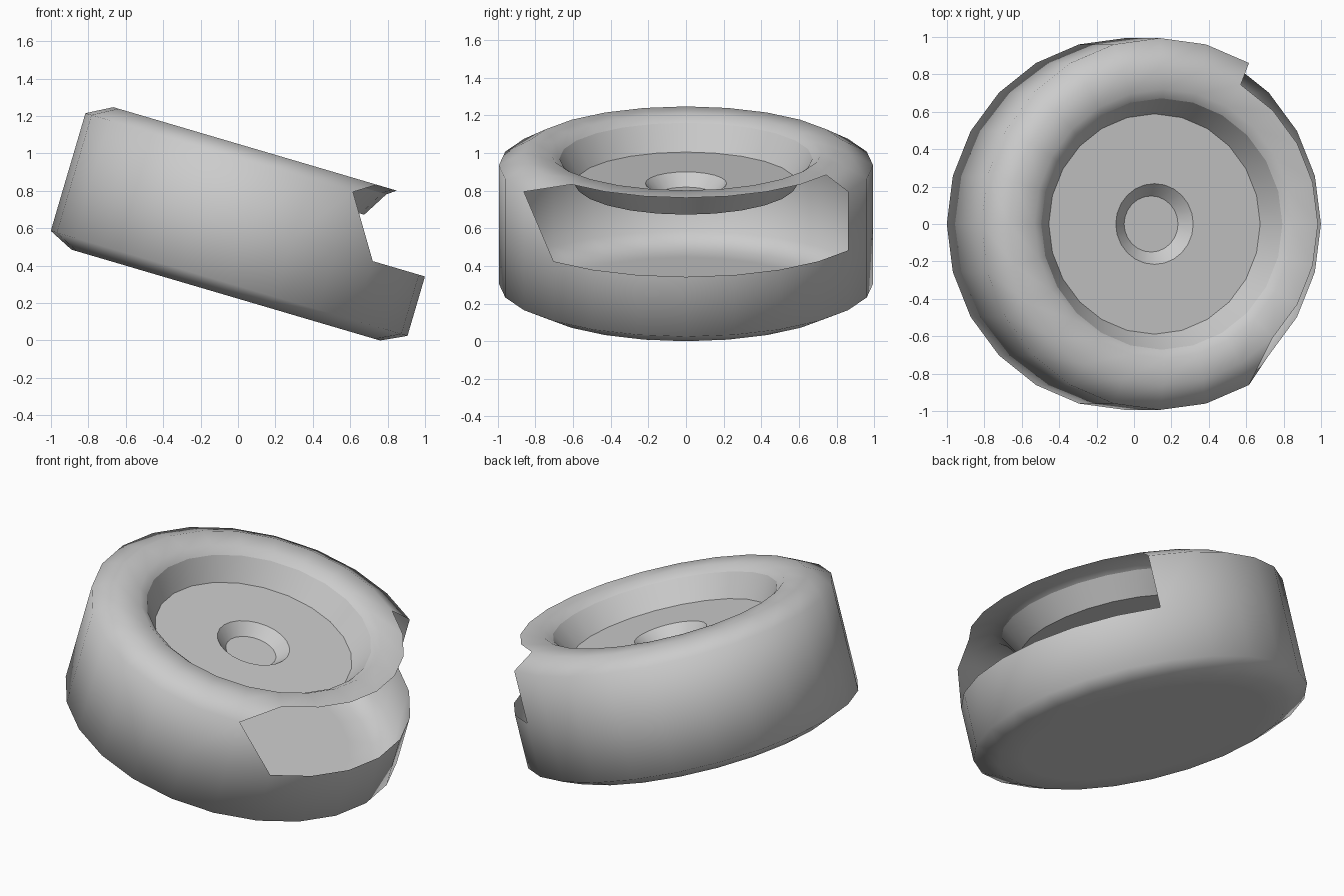
import bpy, bmesh
from math import sin, cos, pi, radians
from mathutils import Matrix

if "Cube" in bpy.data.objects:
    bpy.data.objects.remove(bpy.data.objects["Cube"])

N = 24                                   # sides around the axis
TILT = (Matrix.Translation((0, 0, -0.005))
        @ Matrix.Rotation(radians(16.4), 4, 'Y')
        @ Matrix.Translation((-0.133, 0, 0)))


def lathe(name, profile, cap_first=False, cap_last=False, cut=None):
    """Spin (radius, height) points; cut maps a row to the kept half of the notch-end quad."""
    cut = cut or {}
    bm = bmesh.new()
    rings = [[bm.verts.new((r * cos(2 * pi * k / N), r * sin(2 * pi * k / N), h))
              for k in range(N)] for r, h in profile]
    for row, (lo, hi) in enumerate(zip(rings, rings[1:])):
        for k in range(-N // 2, N // 2):
            quad = [lo[k], lo[(k + 1) % N], hi[(k + 1) % N], hi[k]]
            if row in cut:
                if -3 <= k <= 3:         # open part of the notch
                    continue
                if k == -4:              # slanted end of the notch
                    quad = [quad[i] for i in cut[row]]
            bm.faces.new(quad)
    if cap_first:
        bm.faces.new(rings[0][::-1])
    if cap_last:
        bm.faces.new(rings[-1])
    bm.transform(TILT)
    for f in bm.faces:
        f.smooth = True
    mesh = bpy.data.meshes.new(name)
    bm.to_mesh(mesh)
    bm.free()
    obj = bpy.data.objects.new(name, mesh)
    bpy.context.collection.objects.link(obj)
    return obj


# hollow outer casing, with the notch opening in the upper side and top bevel
lathe("casing",
      [(0.72, 0.219), (0.86, 0.219), (0.994, 0.284), (0.994, 0.615),
       (0.994, 0.94), (0.86, 1.013), (0.72, 1.013), (0.672, 0.978)],
      cap_first=True, cut={3: (0, 1, 3), 4: (0, 2, 3)})

# recessed dish with the small central well
dish = lathe("dish",
             [(0.672, 0.978), (0.589, 0.84), (0.216, 0.84), (0.15, 0.775)],
             cap_last=True)
bpy.context.view_layer.objects.active = dish
dish.select_set(True)
bpy.ops.object.shade_smooth_by_angle(angle=radians(30))
